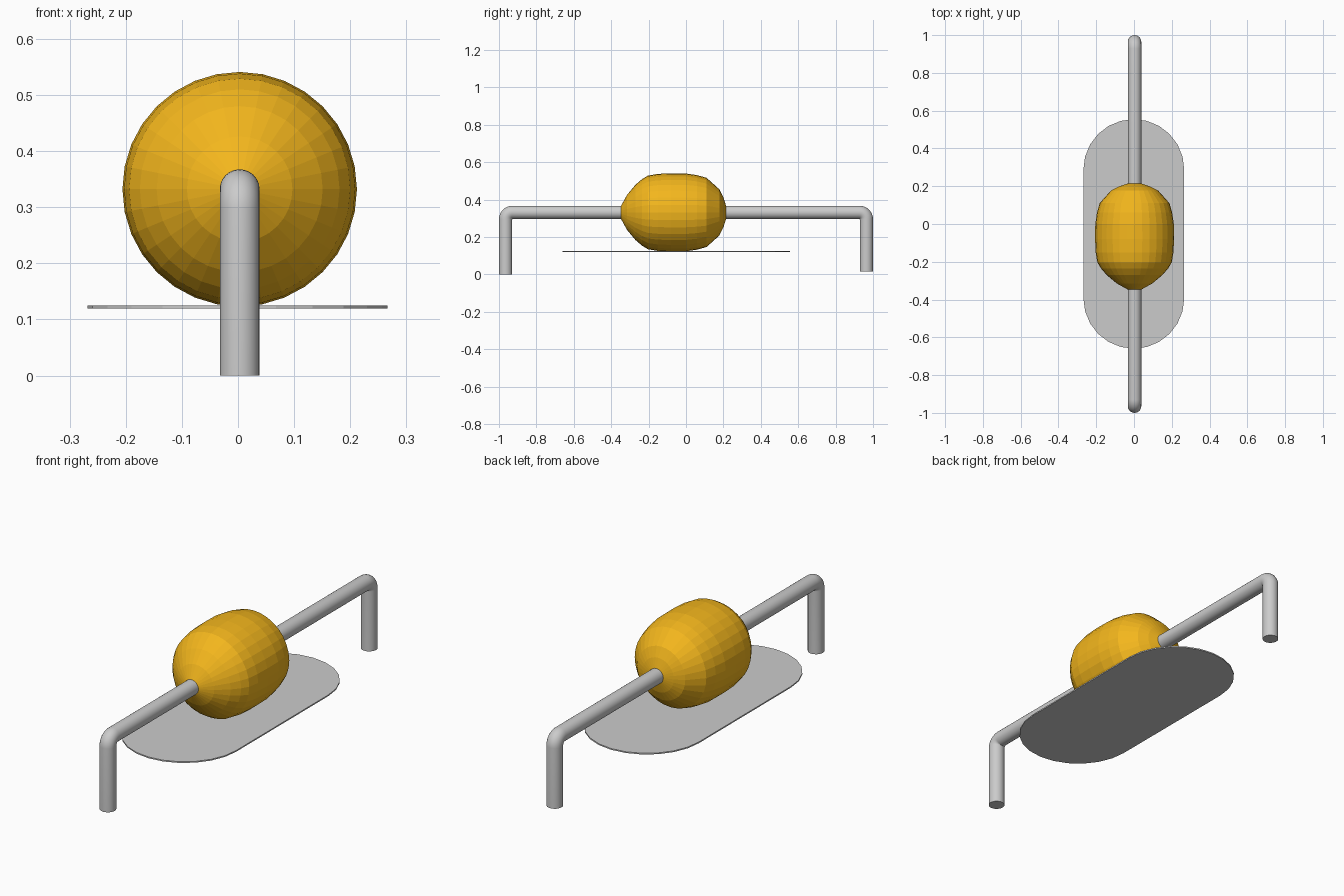
import bpy, bmesh
from math import sin, cos, pi, radians

if "Cube" in bpy.data.objects:
    bpy.data.objects.remove(bpy.data.objects["Cube"])

CX, AXIS_Z = 0.003, 0.332


def make_object(name, bm):
    bmesh.ops.recalc_face_normals(bm, faces=bm.faces)
    mesh = bpy.data.meshes.new(name)
    bm.to_mesh(mesh)
    bm.free()
    obj = bpy.data.objects.new(name, mesh)
    bpy.context.collection.objects.link(obj)
    return obj


# Faceted bead body: (y, radius) profile revolved about the wire axis
profile = [(-0.347, 0.036), (-0.315, 0.094), (-0.27, 0.148), (-0.235, 0.178),
           (-0.203, 0.197), (-0.15, 0.206), (-0.08, 0.209), (0.0, 0.208),
           (0.06, 0.199), (0.11, 0.185), (0.178, 0.124), (0.2, 0.08),
           (0.214, 0.036)]
SIDES = 32
bm = bmesh.new()
rings = [[bm.verts.new((CX + r * sin(2 * pi * i / SIDES), y,
                        AXIS_Z + r * cos(2 * pi * i / SIDES)))
          for i in range(SIDES)] for y, r in profile]
for a, b in zip(rings, rings[1:]):
    for i in range(SIDES):
        j = (i + 1) % SIDES
        bm.faces.new((a[i], a[j], b[j], b[i]))
bm.faces.new(rings[0])
bm.faces.new(rings[-1])
body = make_object("bead_body", bm)
amber = bpy.data.materials.new("amber")
amber.diffuse_color = (0.9, 0.47, 0.012, 1)
amber.use_nodes = True
amber.node_tree.nodes["Principled BSDF"].inputs["Base Color"].default_value = amber.diffuse_color
body.data.materials.append(amber)

# Bent wire lead: straight run with tight rounded elbows and two legs
R, BEND = 0.0355, 0.037
front_y, back_y = -0.9645, 0.9645
path = [(front_y, 0.0)]
for k in range(9):
    t = k * pi / 16
    path.append((front_y + BEND * (1 - cos(t)), AXIS_Z - BEND * (1 - sin(t))))
for k in range(9):
    t = k * pi / 16
    path.append((back_y - BEND * (1 - sin(t)), AXIS_Z - BEND * (1 - cos(t))))
path.append((back_y, 0.015))
curve = bpy.data.curves.new("wire_lead", 'CURVE')
curve.dimensions = '3D'
curve.bevel_depth = R
curve.bevel_resolution = 10
curve.use_fill_caps = True
spline = curve.splines.new('POLY')
spline.points.add(len(path) - 1)
for p, (y, z) in zip(spline.points, path):
    p.co = (CX, y, z, 1)
wire = bpy.data.objects.new("wire_lead", curve)
bpy.context.collection.objects.link(wire)
bpy.context.view_layer.objects.active = wire
wire.select_set(True)
bpy.ops.object.convert(target='MESH')
bpy.ops.object.shade_smooth_by_angle(angle=radians(40))

# Thin stadium-shaped plate under the bead
PR, STEPS = 0.267, 12
bm = bmesh.new()
outline = []
for cy, start in ((0.288, 0), (-0.393, pi)):
    for k in range(STEPS + 1):
        t = start + pi * k / STEPS
        outline.append(bm.verts.new((PR * cos(t) - 0.001, cy + PR * sin(t), 0.119)))
face = bm.faces.new(outline)
top = bmesh.ops.extrude_face_region(bm, geom=[face])
bmesh.ops.translate(bm, vec=(0, 0, 0.006),
                    verts=[v for v in top["geom"] if isinstance(v, bmesh.types.BMVert)])
make_object("base_plate", bm)
